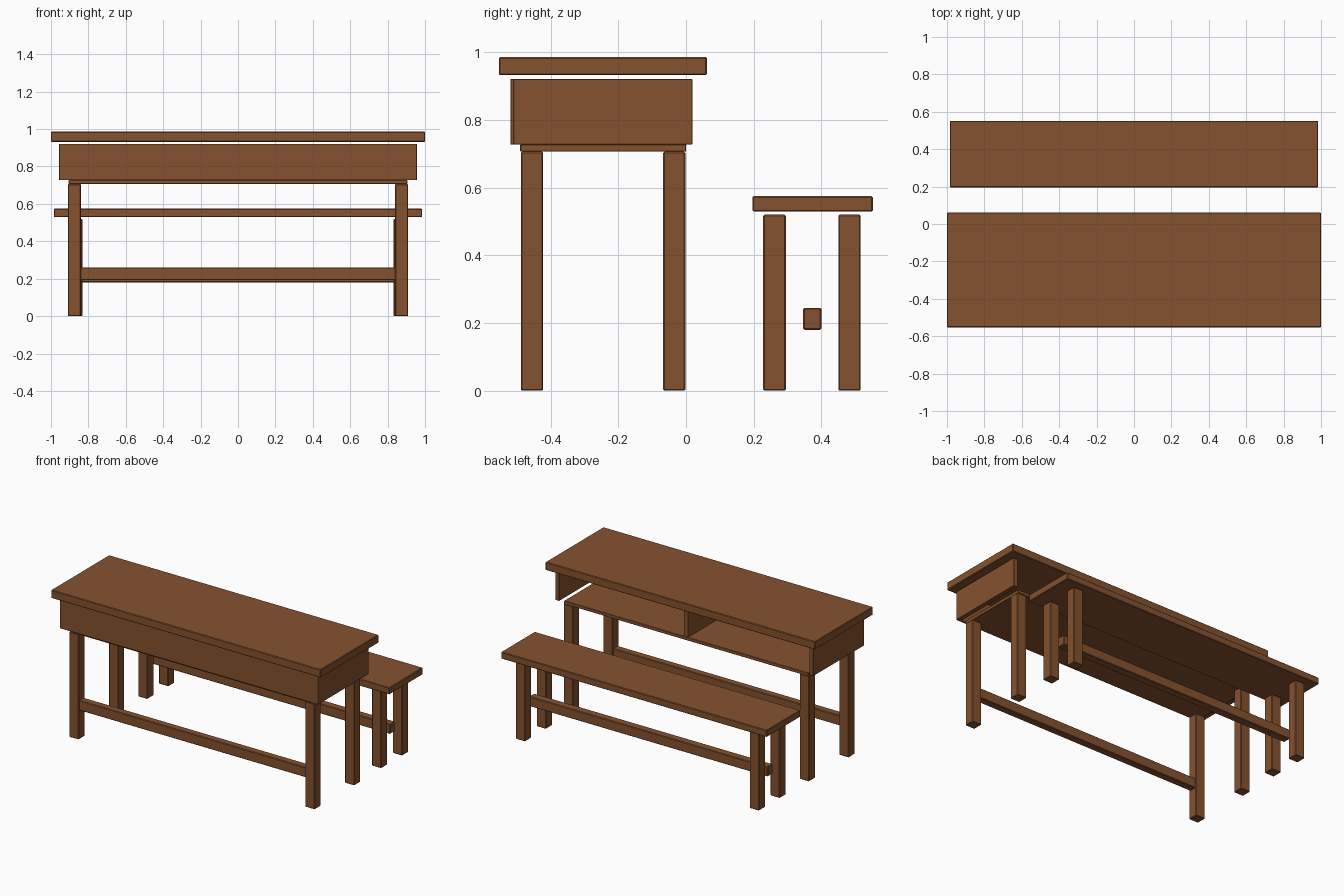
import bpy

cube = bpy.data.objects.get("Cube")
if cube:
    bpy.data.objects.remove(cube, do_unlink=True)

wood = bpy.data.materials.new("brown wood")
wood.use_nodes = True
colour = (0.235, 0.085, 0.028, 1)
wood.diffuse_color = colour
wood.node_tree.nodes["Principled BSDF"].inputs["Base Color"].default_value = colour


def board(name, x, y, z, bevel=0.004):
    """Box spanning the given (low, high) ranges, with softened edges."""
    ranges = (x, y, z)
    bpy.ops.mesh.primitive_cube_add(size=1, location=[(a + b) / 2 for a, b in ranges])
    ob = bpy.context.object
    ob.name = name
    ob.scale = [b - a for a, b in ranges]
    bpy.ops.object.transform_apply(location=False, rotation=False, scale=True)
    ob.data.materials.append(wood)
    mod = ob.modifiers.new("soft edges", 'BEVEL')
    mod.width = bevel
    mod.segments = 1
    return ob


def mirrored(name, x, y, z, bevel=0.004):
    """The same board at the left (+x) and right (-x) ends."""
    board(name + "_left", x, y, z, bevel)
    board(name + "_right", (-x[1], -x[0]), y, z, bevel)


# Desk: top, open-backed compartment, legs and stretcher
board("desk_top", (-1, 1), (-0.553, 0.062), (0.932, 0.986))
board("desk_shelf", (-0.905, 0.905), (-0.49, 0.0), (0.706, 0.728), 0.002)
board("desk_front_panel", (-0.957, 0.957), (-0.519, -0.508), (0.727, 0.921), 0.002)
mirrored("desk_side_panel", (0.927, 0.957), (-0.51, 0.019), (0.727, 0.921), 0.002)
board("desk_divider", (-0.015, 0.015), (-0.508, 0.0), (0.727, 0.921), 0.002)
mirrored("desk_front_leg", (0.84, 0.91), (-0.488, -0.422), (0, 0.706))
mirrored("desk_back_leg", (0.84, 0.91), (-0.068, -0.002), (0, 0.706))
board("desk_stretcher", (-0.845, 0.845), (-0.48, -0.43), (0.193, 0.26))

# Bench: seat, legs and stretcher
board("bench_seat", (-0.985, 0.985), (0.196, 0.552), (0.529, 0.575))
mirrored("bench_front_leg", (0.832, 0.902), (0.228, 0.295), (0, 0.52))
mirrored("bench_back_leg", (0.832, 0.902), (0.45, 0.516), (0, 0.52))
board("bench_stretcher", (-0.885, 0.885), (0.346, 0.4), (0.18, 0.245))
